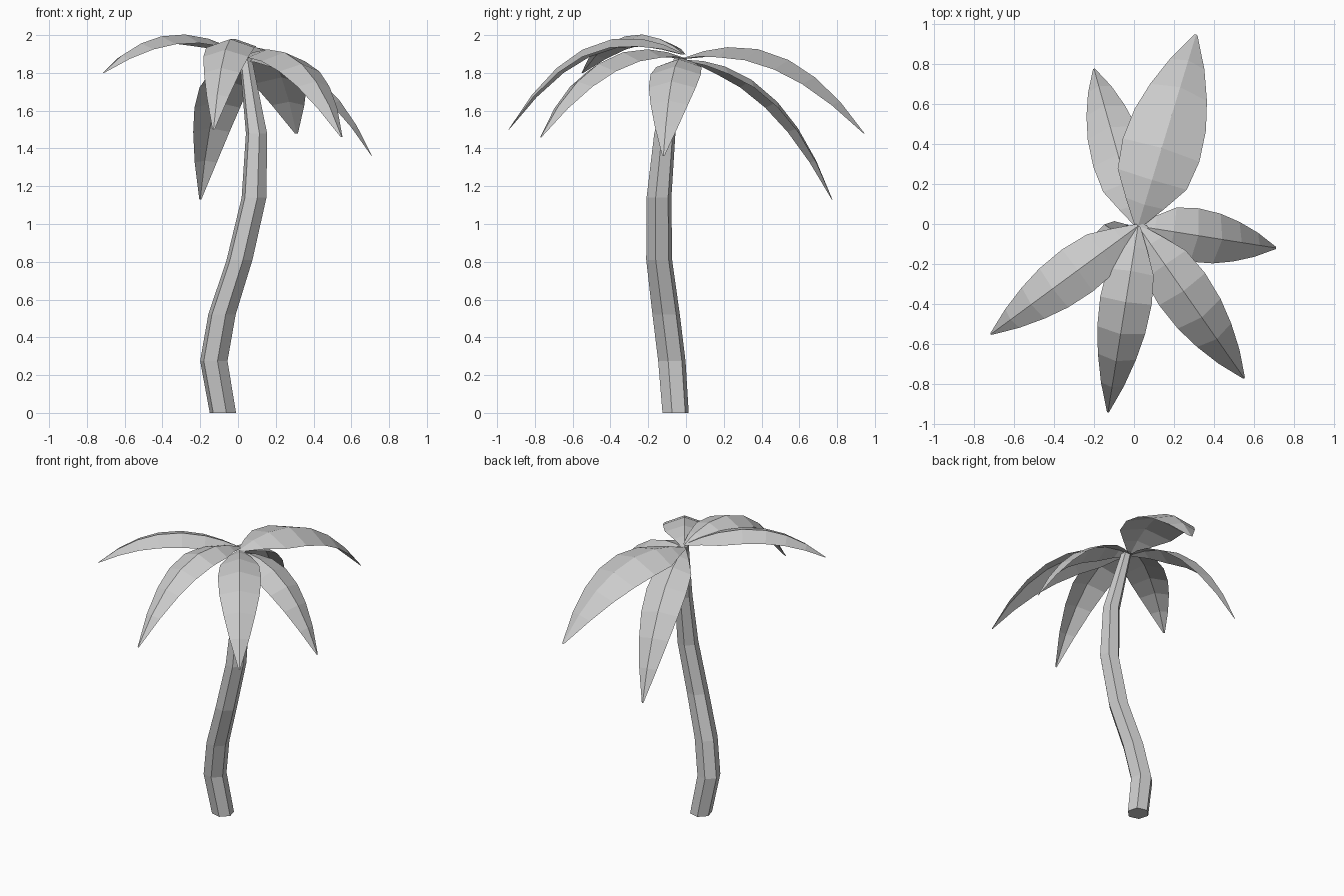
import bpy, bmesh
from math import cos, sin, radians
from mathutils import Vector

if "Cube" in bpy.data.objects:
    bpy.data.objects.remove(bpy.data.objects["Cube"])


def finish(bm, name):
    bmesh.ops.recalc_face_normals(bm, faces=bm.faces)
    mesh = bpy.data.meshes.new(name)
    bm.to_mesh(mesh)
    bm.free()
    obj = bpy.data.objects.new(name, mesh)
    bpy.context.collection.objects.link(obj)


# Trunk: six-sided rings along a bent path (x, y, z, radius)
path = [(-.08, -.055, 0, .072), (-.128, -.075, .275, .075), (-.085, -.105, .52, .075),
        (.008, -.142, .81, .071), (.085, -.143, 1.14, .068), (.098, -.112, 1.48, .058),
        (.04, -.03, 1.88, .034)]
bm = bmesh.new()
rings = []
for x, y, z, r in path:
    angles = [radians(45 + 60 * k) for k in range(6)]
    rings.append([bm.verts.new((x + r * cos(a), y + r * sin(a), z)) for a in angles])
for lo, hi in zip(rings, rings[1:]):
    for k in range(6):
        j = (k + 1) % 6
        bm.faces.new((lo[k], lo[j], hi[j], hi[k]))
bm.faces.new(rings[0][::-1])
bm.faces.new(rings[-1])
finish(bm, "trunk")


# Frond: arched midrib with a folded blade on both sides
WIDTH = [(0, .1), (.1, .5), (.22, .9), (.38, 1), (.55, .93), (.7, .74), (.85, .45), (1, .04)]


def frond(name, tip, base_z, reach, arch_z, half, fold):
    base, tip = Vector((.02, -.01, base_z)), Vector(tip)
    ctrl = base.lerp(tip, reach)
    ctrl.z = arch_z
    out = Vector((tip.x - base.x, tip.y - base.y, 0)).normalized()
    side = Vector((-out.y, out.x, 0))
    bm = bmesh.new()
    rows = []
    for t, w in WIDTH:
        p = base * (1 - t) ** 2 + ctrl * 2 * t * (1 - t) + tip * t * t
        tangent = ((ctrl - base) * (1 - t) + (tip - ctrl) * t).normalized()
        down = side.cross(tangent)
        if down.z > 0:
            down = -down
        drop = down * fold * half * w
        rows.append([bm.verts.new(q) for q in
                     (p + side * half * w + drop, p, p - side * half * w + drop)])
    for a, b in zip(rows, rows[1:]):
        for k in (0, 1):
            bm.faces.new((a[k], a[k + 1], b[k + 1], b[k]))
    finish(bm, name)


frond("frond_back_right", (.31, .945, 1.48), 1.88, .56, 2.10, .20, .30)
frond("frond_back_left", (-.2, .775, 1.13), 1.87, .66, 1.87, .135, .35)
frond("frond_right", (.71, -.12, 1.36), 1.87, .62, 1.95, .135, .35)
frond("frond_front_right", (.55, -.77, 1.46), 1.88, .60, 2.07, .14, .35)
frond("frond_front", (-.13, -.94, 1.5), 1.90, .56, 2.19, .13, .35)
frond("frond_front_left", (-.715, -.55, 1.8), 1.90, .56, 2.15, .13, .35)
